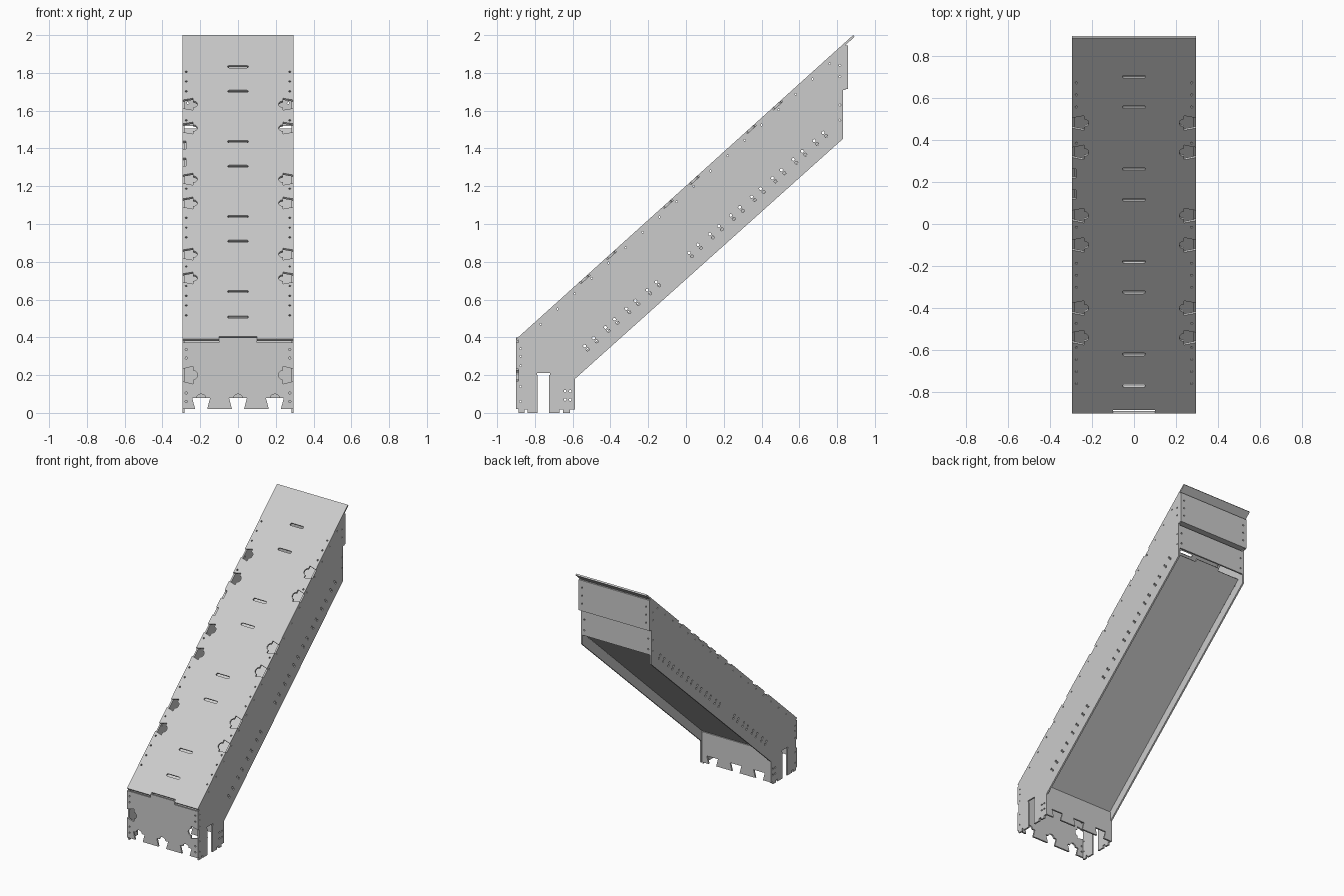
import bpy, math
from mathutils import Matrix, Vector

if "Cube" in bpy.data.objects:
    bpy.data.objects.remove(bpy.data.objects["Cube"])

T = 0.012                       # sheet thickness
W = 0.295                       # half width
A = math.atan2(1.61, 1.785)     # slope angle
C, S = math.cos(A), math.sin(A)
L = 1.785 / C                   # cover length


def plate(name, outline, holes, origin, u, v):
    """Sheet with holes; (origin, u, v) is its outer face, thickness goes inward."""
    cu = bpy.data.curves.new(name, 'CURVE')
    cu.dimensions = '2D'
    cu.fill_mode = 'BOTH'
    cu.extrude = T / 2
    for pts in [outline] + holes:
        sp = cu.splines.new('POLY')
        sp.points.add(len(pts) - 1)
        for p, (a, b) in zip(sp.points, pts):
            p.co = (a, b, 0, 1)
        sp.use_cyclic_u = True
        sp.use_smooth = False
    tmp = bpy.data.objects.new(name + "_curve", cu)
    bpy.context.collection.objects.link(tmp)
    bpy.context.view_layer.update()
    me = bpy.data.meshes.new_from_object(
        tmp.evaluated_get(bpy.context.evaluated_depsgraph_get()))
    bpy.data.objects.remove(tmp)
    u, v = Vector(u), Vector(v)
    n = u.cross(v)
    m = Matrix((u, v, n)).transposed().to_4x4()
    m.translation = Vector(origin) - n * T / 2
    me.transform(m)
    for p in me.polygons:
        p.use_smooth = False
    ob = bpy.data.objects.new(name, me)
    bpy.context.collection.objects.link(ob)
    return ob


def circle(x, y, r=0.006, n=8):
    return [(x + r * math.cos(2 * math.pi * i / n),
             y + r * math.sin(2 * math.pi * i / n)) for i in range(n)]


def slot(x, y, hx=0.055, r=0.009):
    pts = []
    for i in range(6):
        t = -math.pi / 2 + math.pi * i / 5
        pts.append((x + hx - r + r * math.cos(t), y + r * math.sin(t)))
    return pts + [(2 * x - a, 2 * y - b) for a, b in pts]


def dovetail(bump=True, depth=0.058):
    """Edge cut-out as (along, inward) pairs, with a round relief."""
    arc = [(-0.025 * math.cos(math.pi * i / 6), depth + 0.022 * math.sin(math.pi * i / 6))
           for i in range(7)] if bump else []
    return [(-0.032, 0), (-0.047, depth)] + arc + [(0.047, depth), (0.032, 0)]


def v_of(y):
    return (y + 0.9) / C


# sloping top cover with edge dovetails, slots and rivet holes
tails = [v_of(y) for y in (-0.54, -0.40, -0.10, 0.04, 0.34, 0.48)]
left = [(v, dovetail()) for v in tails]
for y in (0.24, 0.14):
    left.append((v_of(y), [(-0.03, 0), (-0.03, 0.02), (0.03, 0.02), (0.03, 0)]))
left.sort(key=lambda e: -e[0])
out = [(-W, 0), (-0.1, 0), (-0.1, 0.022), (0.1, 0.022), (0.1, 0), (W, 0)]
out += [(W - b, v + a) for v in tails for a, b in dovetail()]
out += [(W, L), (-W, L)]
out += [(-W + b, v - a) for v, shape in left for a, b in shape]
holes = [slot(0, v_of(y)) for y in
         (-0.77, -0.62, -0.325, -0.18, 0.115, 0.26, 0.555, 0.70)]
for i in range(26):
    v = 0.19 + i * 0.077
    if all(abs(v - e[0]) > 0.06 for e in left):
        holes += [circle(s * 0.274, v) for s in (-1, 1)]
plate("top_cover", out, holes, (0, -0.9, 0.39), (1, 0, 0), (0, C, S))


def end_panel(name, hw, top, origin, u, bump, sides):
    """Upright foot panel with three dovetails along its bottom edge."""
    o = [(-hw, 0.02)]
    for x in (-0.195, 0, 0.195):
        o += [(x + a, 0.02 + b) for a, b in dovetail(bump)]
    o.append((hw, 0.02))
    if sides:
        o += [(hw - b, 0.2 + a) for a, b in dovetail()]
    o += top
    if sides:
        o += [(-hw + b, 0.2 - a) for a, b in dovetail()]
    h = [circle(s * 0.274, z) for s in (-1, 1)
         for z in (0.06, 0.105, 0.29, 0.335)] if sides else []
    plate(name, o, h, origin, u, (0, 0, 1))


# front panel, with a tab into the cover, and the rear foot panel
end_panel("front_panel", W, [(W, 0.372), (0.1, 0.372), (0.1, 0.398), (-0.1, 0.398),
                             (-0.1, 0.372), (-W, 0.372)],
          (0, -0.9, 0), (1, 0, 0), True, True)
end_panel("rear_foot_panel", W - T, [(W - T, 0.25), (-W + T, 0.25)],
          (0, -0.592, 0), (-1, 0, 0), False, False)


# side panels
def top_z(y):
    return 0.39 + math.tan(A) * (y + 0.9) - T / C


prof = [(-0.888, 0), (-0.855, 0), (-0.855, 0.018), (-0.84, 0.018), (-0.84, 0),
        (-0.785, 0), (-0.785, 0.2), (-0.79, 0.2), (-0.79, 0.212), (-0.72, 0.212),
        (-0.72, 0.2), (-0.725, 0.2), (-0.725, 0),
        (-0.67, 0), (-0.67, 0.018), (-0.65, 0.018), (-0.65, 0), (-0.615, 0),
        (-0.615, 0.018), (-0.588, 0.018), (-0.588, 0.18), (0.83, 1.45), (0.83, 1.71),
        (0.845, 1.71), (0.845, top_z(0.845)), (-0.888, top_z(-0.888))]
holes = [circle(y, z, 0.007) for y in (-0.64, -0.613) for z in (0.07, 0.115)]
holes += [circle(-0.876, z, 0.005) for z in (0.06, 0.14, 0.25, 0.3, 0.34)]
for i in range(12):             # groups of four along the lower edge
    if i == 4:
        continue
    y = -0.505 + i * 0.1105
    z = 0.18 + 0.8944 * (y + 0.588) + 0.112
    for a in (-0.032, 0.032):
        for b in (-0.012, 0.012):
            holes.append(circle(y + a * C - b * S, z + a * S + b * C, 0.008))
for i in range(18):             # single holes under the cover
    y = -0.77 + i * 0.09
    holes.append(circle(y, top_z(y) - 0.022, 0.005))
holes += [circle(0.815, z, 0.005) for z in (1.55, 1.63, 1.78, 1.84)]
for name, x in (("right_side", W), ("left_side", -W + T)):
    plate(name, prof, holes, (x, 0, 0), (0, 1, 0), (0, 0, 1))

# recessed sloping bottom sheet with end tabs
hw, R = W - T, 0.06
LB = 1.418 / C
plate("bottom_sheet",
      [(-hw, 0), (-0.1, 0), (-0.1, -0.02), (0.1, -0.02), (0.1, 0), (hw, 0), (hw, LB - 0.05),
       (0.1, LB - 0.05), (0.1, LB - 0.03), (-0.1, LB - 0.03), (-0.1, LB - 0.05),
       (-hw, LB - 0.05)],
      [], (0, -0.588 - R * S + 0.04 * C, 0.18 + R * C + 0.04 * S), (-1, 0, 0), (0, C, S))


# back panels: outer upper one, stepped-in lower one, and the lip between
def back(name, hw, z0, z1, y, zs):
    plate(name, [(-hw, z0), (hw, z0), (hw, z1), (-hw, z1)],
          [circle(s * 0.266, z) for s in (-1, 1) for z in zs],
          (0, y, 0), (-1, 0, 0), (0, 0, 1))


back("upper_back_panel", W, 1.715, 1.945, 0.857, (1.77, 1.83, 1.89))
back("lower_back_panel", W - T, 1.52, 1.70, 0.83, (1.56, 1.64))
plate("back_lip", [(-hw, 0.79), (hw, 0.79), (hw, 0.845), (-hw, 0.845)], [],
      (0, 0, 1.727), (1, 0, 0), (0, 1, 0))
